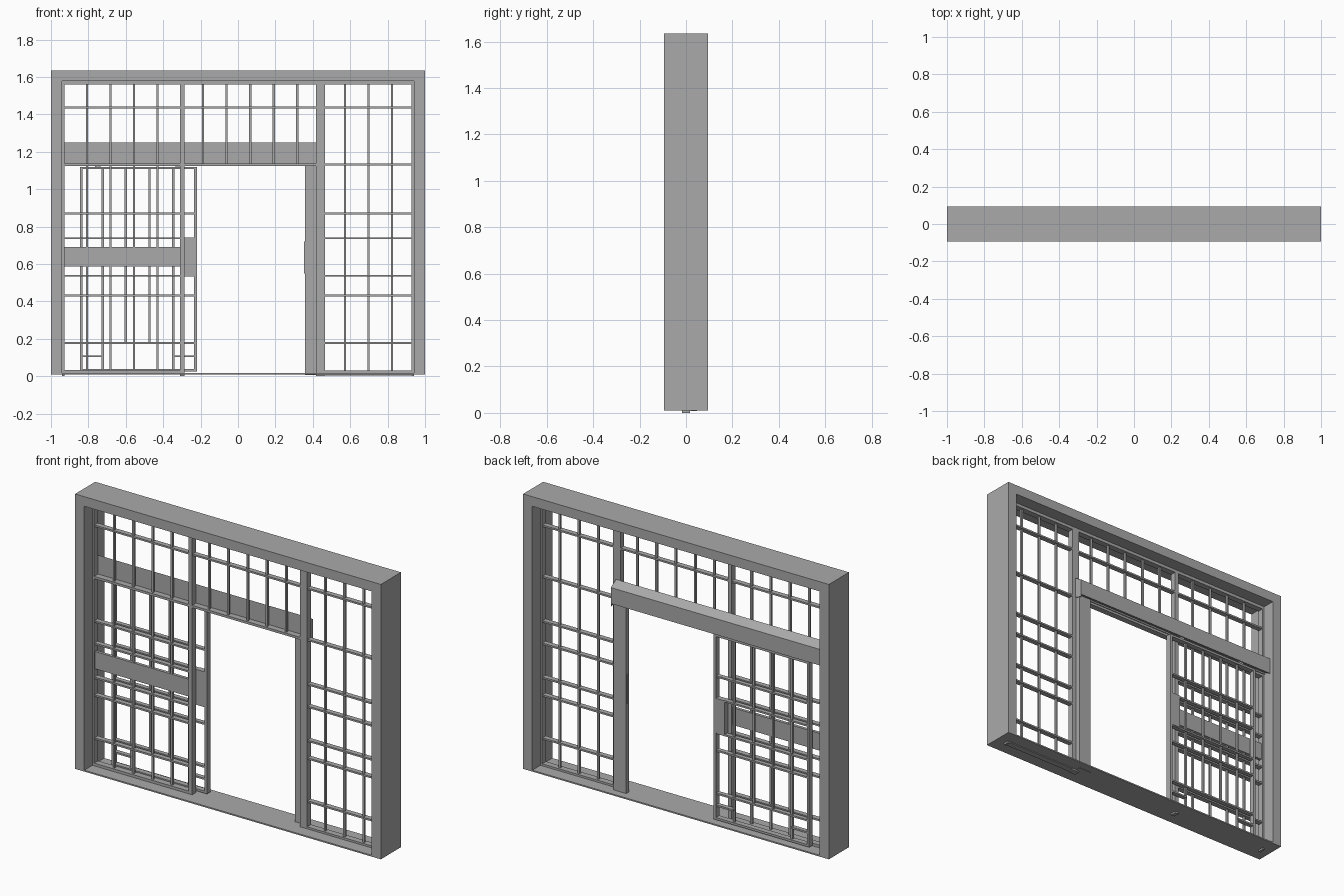
import bpy, bmesh

cube = bpy.data.objects.get("Cube")
if cube:
    bpy.data.objects.remove(cube, do_unlink=True)

GREY = (0.4, 0.4, 0.4, 1)
steel = bpy.data.materials.new("grey_steel")
steel.use_nodes = True
steel.diffuse_color = GREY
steel.node_tree.nodes["Principled BSDF"].inputs["Base Color"].default_value = GREY


def finish(name, bm):
    bmesh.ops.recalc_face_normals(bm, faces=bm.faces)
    mesh = bpy.data.meshes.new(name)
    bm.to_mesh(mesh)
    bm.free()
    mesh.materials.append(steel)
    obj = bpy.data.objects.new(name, mesh)
    bpy.context.collection.objects.link(obj)
    return obj


def boxes(name, spans):
    """One object from boxes given as (x0, x1, y0, y1, z0, z1)."""
    bm = bmesh.new()
    for x0, x1, y0, y1, z0, z1 in spans:
        for v in bmesh.ops.create_cube(bm, size=1)["verts"]:
            v.co.x = x1 if v.co.x > 0 else x0
            v.co.y = y1 if v.co.y > 0 else y0
            v.co.z = z1 if v.co.z > 0 else z0
    return finish(name, bm)


def uprights(name, xs, z0, z1, y=0, r=0.006):
    return boxes(name, [(x - r, x + r, y - r, y + r, z0, z1) for x in xs])


def crossbars(name, zs, x0, x1, y=0, d=0.015, h=0.005):
    return boxes(name, [(x0, x1, y - d, y + d, z - h, z + h) for z in zs])


def extrude_x(name, profile, x0, x1):
    bm = bmesh.new()
    face = bm.faces.new([bm.verts.new((x0, y, z)) for y, z in profile])
    new = bmesh.ops.extrude_face_region(bm, geom=[face])["geom"]
    bmesh.ops.translate(bm, vec=(x1 - x0, 0, 0),
                        verts=[v for v in new if isinstance(v, bmesh.types.BMVert)])
    return finish(name, bm)


# Deep wall surround
D, SILL, TOP, INNER = 0.094, 0.01, 1.635, 0.94
boxes("surround_sides", [(-1, -INNER, -D, D, SILL, TOP), (INNER, 1, -D, D, SILL, TOP)])
boxes("surround_head", [(-INNER, INNER, -D, D, 1.578, TOP)])
boxes("surround_sill", [(-INNER, INNER, -D, D, SILL, 0.018)])

# Fixed grille framing, with feet under the sill
P = 0.018
EDGE, HEAD = 0.928, 1.56
boxes("edge_stiles", [(-INNER, -EDGE, -P, P, 0, 1.578), (EDGE, INNER, -P, P, 0, 1.578)])
boxes("head_rail", [(-EDGE, EDGE, -P, P, HEAD, 1.578)])
boxes("main_post", [(0.417, 0.465, -P, P, 0, HEAD)])
boxes("mullion", [(-0.31, -0.287, -P, P, 0, HEAD)])
boxes("transom", [(-EDGE, 0.417, -P, P, 1.124, 1.138)])
boxes("bottom_rails", [(-EDGE, -0.31, -P, P, SILL, 0.034), (0.465, EDGE, -P, P, 0.005, 0.03)])

# Fixed grille bars
LEVELS = (0.87, 0.738, 0.537, 0.432, 0.178)
uprights("left_panel_bars", [-0.808 + 0.126 * i for i in range(4)], 0.03, HEAD)
uprights("fanlight_bars", [-0.187 + 0.126 * i for i in range(5)], 1.13, HEAD)
uprights("right_panel_bars", [0.572 + 0.126 * i for i in range(3)], 0.03, HEAD)
crossbars("left_panel_crossbars", LEVELS, -EDGE, -0.31)
crossbars("fanlight_crossbar", [1.436], -EDGE, 0.417)
crossbars("right_panel_crossbars", (1.436, 1.133) + LEVELS, 0.465, EDGE)
boxes("middle_plate", [(-EDGE, -0.31, -0.009, 0.009, 0.588, 0.69)])

# Track cover on the back, with a sloped top and an open underside
extrude_x("track_cover", [(0.018, 1.138), (0.018, 1.25), (0.067, 1.22), (0.067, 1.125),
                          (0.062, 1.125), (0.062, 1.215), (0.023, 1.24), (0.023, 1.138)],
          -INNER, 0.44)
extrude_x("cover_end_cap", [(0.018, 1.125), (0.018, 1.25), (0.067, 1.22), (0.067, 1.11)],
          0.44, 0.445)
boxes("door_track", [(-INNER, 0.42, 0.033, 0.053, 1.14, 1.155)])

# Closing jamb and strike plate
boxes("closing_jamb", [(0.358, 0.44, 0.019, 0.048, 0.008, 1.13)])
boxes("strike_plate", [(0.354, 0.358, 0.026, 0.042, 0.55, 0.72)])

# Sliding door behind the left panel
Y, L, R = 0.04, -0.845, -0.22
boxes("door_stiles", [(L, L + 0.014, Y - 0.016, Y + 0.016, 0.025, 1.12),
                      (R - 0.015, R, Y - 0.016, Y + 0.016, 0.025, 1.12)])
boxes("door_rails", [(L, R, Y - 0.016, Y + 0.016, 0.025, 0.038),
                     (L, R, Y - 0.016, Y + 0.016, 1.107, 1.12)])
uprights("door_long_bars", (-0.723, -0.346), 0.03, 1.11, Y)
uprights("door_short_bars", (-0.6, -0.473), 0.178, 1.11, Y)
crossbars("door_crossbars", LEVELS, L, R, Y, 0.013)
for side, x0, x1 in (("right", L, -0.723), ("left", -0.346, R)):
    crossbars(f"door_low_crossbar_{side}", [0.107], x0, x1, Y, 0.013)
boxes("lock_case", [(-0.29, R, Y - 0.016, Y + 0.016, 0.537, 0.743)])
boxes("door_hangers", [(x - 0.015, x + 0.015, Y - 0.004, Y + 0.004, 1.115, 1.15)
                       for x in (-0.75, -0.32)])
